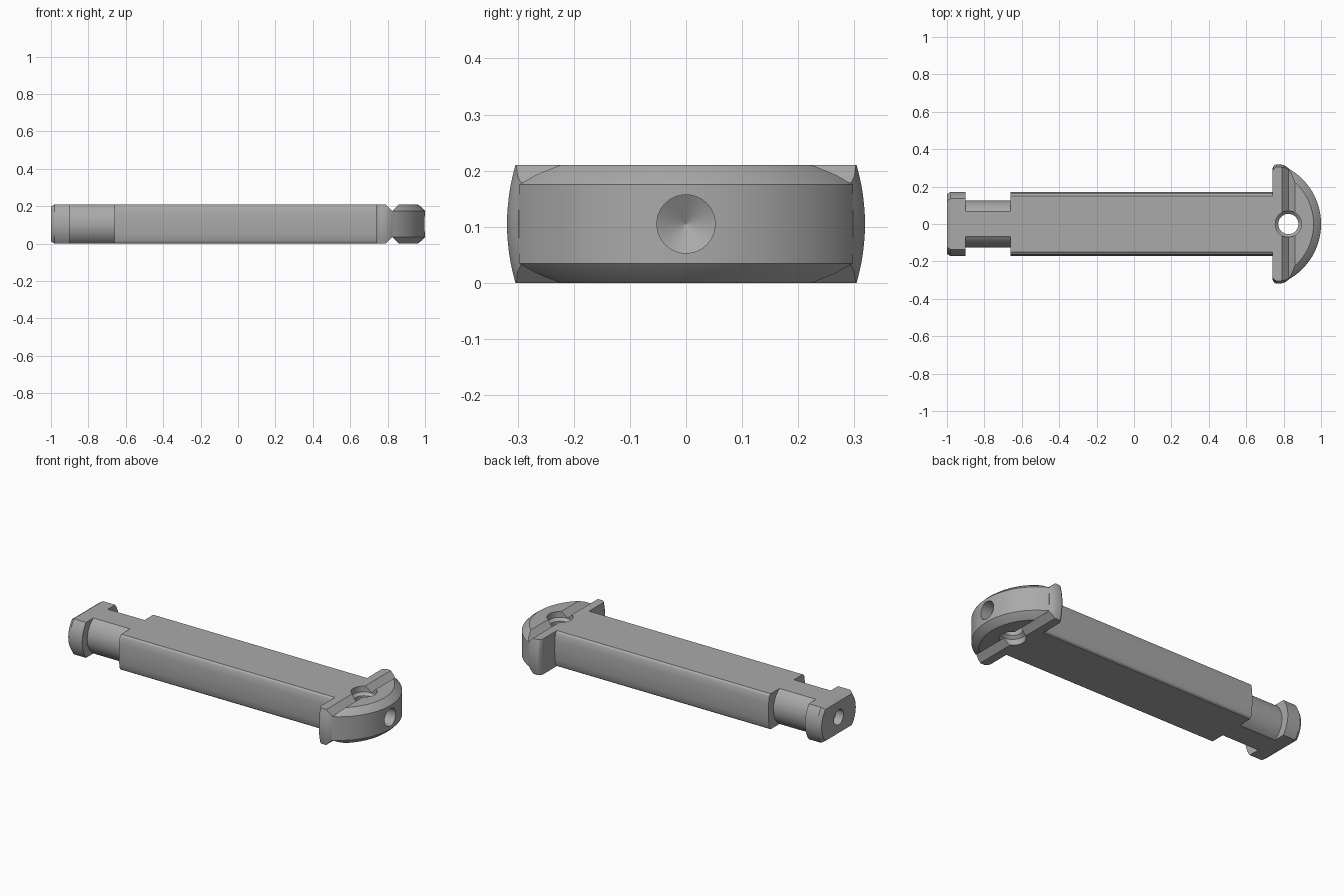
import bpy, bmesh, math
from mathutils import Matrix, Vector

cube = bpy.data.objects.get("Cube")
if cube:
    bpy.data.objects.remove(cube, do_unlink=True)

MID = 0.105      # half the thickness of the flat bar
steel = bpy.data.materials.new("grey steel")
steel.use_nodes = True
colour = (0.4, 0.4, 0.4, 1)
steel.diffuse_color = colour
steel.node_tree.nodes["Principled BSDF"].inputs["Base Color"].default_value = colour


def loft(name, rings):
    """Skin closed rings of equal length and cap both ends."""
    bm = bmesh.new()
    loops = [[bm.verts.new(p) for p in ring] for ring in rings]
    n = len(loops[0])
    for a, b in zip(loops, loops[1:]):
        for i in range(n):
            bm.faces.new((a[i], a[(i + 1) % n], b[(i + 1) % n], b[i]))
    bm.faces.new(loops[0])
    bm.faces.new(loops[-1])
    bmesh.ops.recalc_face_normals(bm, faces=bm.faces)
    mesh = bpy.data.meshes.new(name)
    bm.to_mesh(mesh)
    bm.free()
    mesh.materials.append(steel)
    obj = bpy.data.objects.new(name, mesh)
    bpy.context.collection.objects.link(obj)
    return obj


def turned(name, start, axis, profile, steps=48):
    """Round solid along an axis from (distance, radius) pairs."""
    turn = Vector(axis).to_track_quat('Z', 'Y').to_matrix()
    rings = []
    for d, r in profile:
        rings.append([Vector(start) + turn @ Vector((
            r * math.cos(k * math.tau / steps), r * math.sin(k * math.tau / steps), d))
            for k in range(steps)])
    return loft(name, rings)


def cut(obj, cutter):
    mod = obj.modifiers.new("cut", 'BOOLEAN')
    mod.operation, mod.solver, mod.object = 'DIFFERENCE', 'EXACT', cutter
    cutter.hide_render = True
    cutter.hide_viewport = True


def mirrored(quarter):
    """Mirror a quarter section (y, z) in both directions."""
    right = quarter + [(y, -z) for y, z in reversed(quarter[:-1])]
    return right + [(-y, -z) for y, z in right]


def arc_quarter(radius, steps=10):
    top = math.asin(MID / radius)
    return [(radius * math.cos(top * (1 - i / steps)), radius * math.sin(top * (1 - i / steps)))
            for i in range(steps + 1)]


def bar(name, section, stations):
    """Run a section along x; each station is (x, inset)."""
    rings = []
    for x, inset in stations:
        rings.append([(x, y - math.copysign(inset, y), MID + z * (1 - inset / MID))
                      for y, z in section])
    return loft(name, rings)


# Main shaft with flat top and bottom and softly rounded sides
shaft_side = [(0.15, MID), (0.16, 0.098), (0.165, 0.088), (0.169, 0.055), (0.172, 0)]
shaft = bar("shaft", mirrored(shaft_side), [(-0.66, 0), (0.745, 0)])

# Narrow neck and the tail block
neck = bar("neck", mirrored(arc_quarter(0.125)), [(-0.905, 0), (-0.655, 0)])
tail = bar("tail", mirrored(arc_quarter(0.172)), [(-1, 0.012), (-0.98, 0), (-0.9, 0)])


# Head: straight flange ear at the back, rounded and bevelled nose in front
def head_ring(z, edge, nose):
    ear = [(0.74, edge - 0.022), (0.747, edge - 0.008), (0.76, edge),
           (0.785, edge), (0.81, edge - 0.009), (0.825, edge - 0.02)]
    start = math.acos(0.165 / nose)
    arc = [(0.66 + nose * math.cos(start * (1 - i / 24)), nose * math.sin(start * (1 - i / 24)))
           for i in range(25)]
    half = ear + arc
    return [(x, y, z) for x, y in half] + [(x, -y, z) for x, y in reversed(half[:-1])]


levels = []
for i in range(13):
    z = 2 * MID * i / 12
    bulge = 1 - ((z - MID) / MID) ** 2
    levels.append((z, 0.304 + 0.015 * bulge))
rings = []
for z, edge in levels:
    depth = min(z, 2 * MID - z)
    rings.append(head_ring(z, edge, 0.34 - max(0, 0.03 - depth) * 1.33))
head = loft("head", rings)

# V grooves across the top and bottom of the head
for label, face, way in (("top", 2 * MID, 1), ("bottom", 0, -1)):
    tri = [(0.77, 0.02), (0.825, -0.035), (0.88, 0.02)]
    cut(head, loft(label + "_groove_cutter",
                   [[(x, y, face + way * h) for x, h in tri] for y in (-0.4, 0.4)]))

# Upright hole with countersunk rims
cut(head, turned("upright_hole_cutter", (0.825, 0, 0), (0, 0, 1),
                 [(-0.05, 0.07), (0.035, 0.07), (0.05, 0.054), (0.16, 0.054),
                  (0.175, 0.07), (0.26, 0.07)]))

# Drilled blind holes with conical bottoms in both ends
drill = [(-0.05, 0.052), (0.07, 0.052), (0.1, 0.0005)]
cut(head, turned("nose_hole_cutter", (1, 0, MID), (-1, 0, 0), drill))
cut(tail, turned("tail_hole_cutter", (-1, 0, MID), (1, 0, 0),
                 [(-0.05, 0.045), (0.05, 0.045), (0.08, 0.0005)]))

# Apply the cuts, then smooth round surfaces and keep hard edges
bpy.context.view_layer.update()
for obj in (shaft, neck, tail, head):
    bpy.ops.object.select_all(action='DESELECT')
    obj.select_set(True)
    bpy.context.view_layer.objects.active = obj
    for mod in list(obj.modifiers):
        helper = mod.object
        bpy.ops.object.modifier_apply(modifier=mod.name)
        bpy.data.objects.remove(helper, do_unlink=True)
    bpy.ops.object.shade_smooth_by_angle(angle=math.radians(25))
